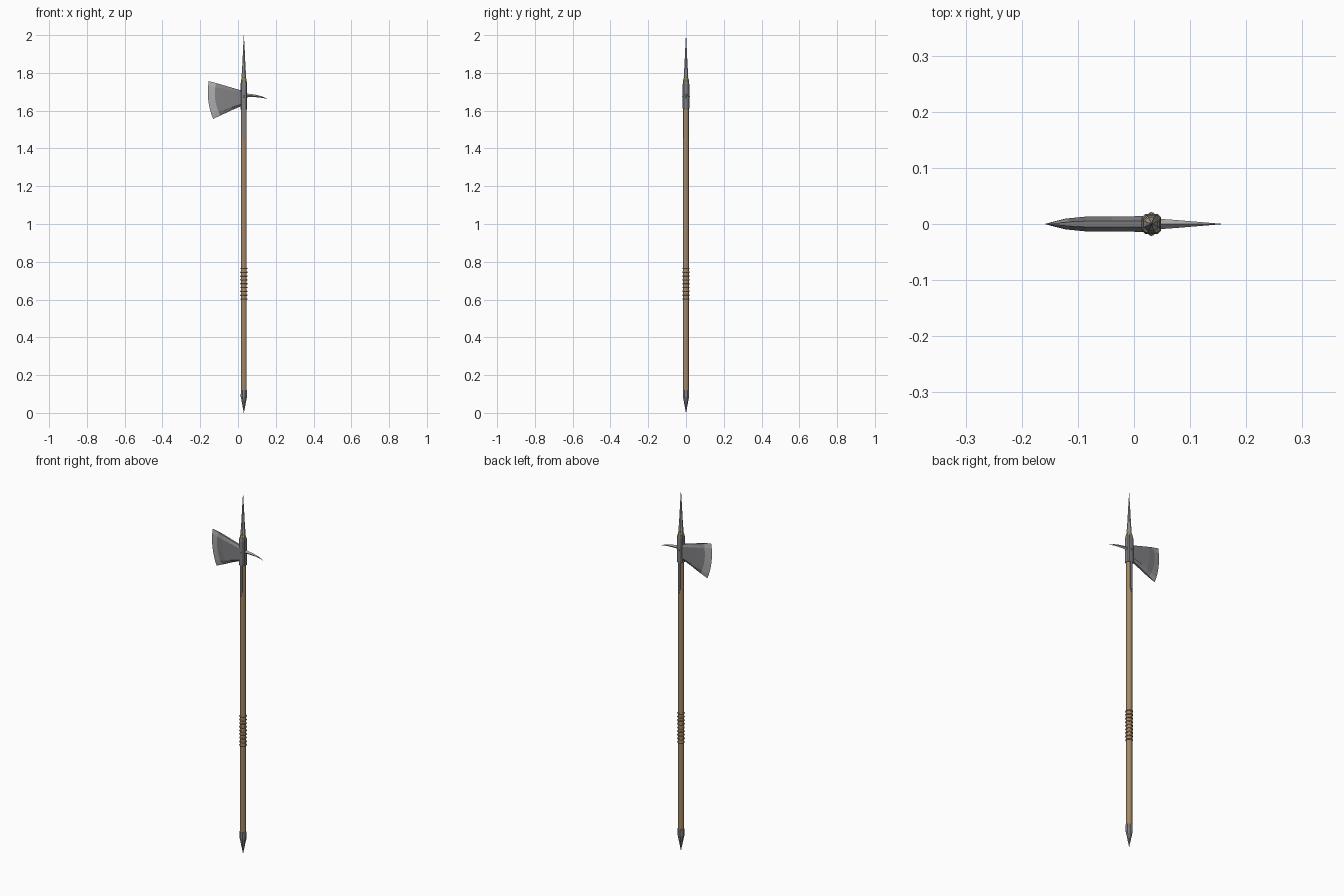
import bpy, bmesh, math
from mathutils import Vector

if "Cube" in bpy.data.objects:
    bpy.data.objects.remove(bpy.data.objects["Cube"])

CX = 0.031  # shaft axis


def material(name, rgb):
    m = bpy.data.materials.new(name)
    m.diffuse_color = (*rgb, 1)
    m.use_nodes = True
    m.node_tree.nodes["Principled BSDF"].inputs["Base Color"].default_value = m.diffuse_color
    return m


WOOD = material("wood", (0.38, 0.25, 0.13))
LEATHER = material("leather", (0.30, 0.18, 0.10))
STEEL = material("steel", (0.22, 0.22, 0.23))
BRIGHT = material("bright_steel", (0.42, 0.42, 0.43))
BRASS = material("brass", (0.50, 0.34, 0.14))


def finish(name, bm, *mats):
    bmesh.ops.remove_doubles(bm, verts=bm.verts, dist=1e-5)
    bmesh.ops.recalc_face_normals(bm, faces=bm.faces)
    me = bpy.data.meshes.new(name)
    bm.to_mesh(me)
    bm.free()
    for m in mats:
        me.materials.append(m)
    ob = bpy.data.objects.new(name, me)
    bpy.context.collection.objects.link(ob)
    return ob


def loft(name, rings, mat):
    bm = bmesh.new()
    rows = [[bm.verts.new(p) for p in r] for r in rings]
    n = len(rows[0])
    for a, b in zip(rows, rows[1:]):
        for i in range(n):
            bm.faces.new((a[i], a[(i + 1) % n], b[(i + 1) % n], b[i]))
    bm.faces.new(rows[0])
    bm.faces.new(rows[-1])
    return finish(name, bm, mat)


def turned(name, profile, sides, mat, turn=0.5):
    """Stack of regular polygons from (radius, z) pairs."""
    def ring(r, z):
        return [(CX + r * math.cos(2 * math.pi * (i + turn) / sides),
                 r * math.sin(2 * math.pi * (i + turn) / sides), z) for i in range(sides)]
    return loft(name, [ring(r, z) for r, z in profile], mat)


# Shaft and its metal ends
turned("shaft", [(0.0155, 0.10), (0.0155, 1.765)], 12, WOOD)
turned("butt_spike", [(0.0005, 0), (0.016, 0.078), (0.018, 0.085), (0.0175, 0.122)], 8, STEEL)
turned("brass_collar", [(0.016, 1.75), (0.016, 1.762), (0.013, 1.773)], 8, BRASS)
turned("top_spike", [(0.010, 1.765), (0.013, 1.782), (0.009, 1.84),
                     (0.005, 1.92), (0.0005, 2.0)], 8, BRIGHT)

# Grip wrapping
for i in range(9):
    bpy.ops.mesh.primitive_torus_add(location=(CX, 0, 0.603 + i * 0.0202), major_radius=0.0155,
                                     minor_radius=0.0042, major_segments=12, minor_segments=6)
    bpy.context.object.name = f"grip_ring_{i + 1}"
    bpy.context.object.data.materials.append(LEATHER)


# Socket: square with cut corners
def octa(h, z, c=0.006):
    k = h - c
    return [(CX + x, y, z) for x, y in ((h, k), (k, h), (-k, h), (-h, k),
                                        (-h, -k), (-k, -h), (k, -h), (h, -k))]


loft("socket", [octa(0.0165, 1.605), octa(0.0175, 1.615), octa(0.0175, 1.74), octa(0.015, 1.757)], STEEL)

# Langets down the shaft and rivets, front and back
for side, s in (("front", -1), ("back", 1)):
    prof = [(-0.006, 1.62), (0.006, 1.62), (0.006, 1.46), (0, 1.435), (-0.006, 1.46)]
    loft(f"langet_{side}", [[(CX + x, s * y, z) for x, z in prof] for y in (0.010, 0.0172)], STEEL)
    bpy.ops.mesh.primitive_uv_sphere_add(segments=8, ring_count=6, radius=0.005,
                                         location=(CX, s * 0.0165, 1.675))
    bpy.context.object.name = f"rivet_{side}"
    bpy.context.object.data.materials.append(STEEL)

# Axe blade: columns of (top x, top z, bottom x, bottom z, bulge, half thickness)
COLS = [(0.025, 1.705, 0.025, 1.627, 0, 0.0140),
        (-0.04, 1.724, -0.035, 1.602, 0, 0.0135),
        (-0.085, 1.737, -0.07, 1.585, 0.008, 0.0130),
        (-0.116, 1.746, -0.094, 1.574, 0.016, 0.0095),
        (-0.155, 1.756, -0.132, 1.556, 0.014, 0.0)]
ROWS = 8
bm = bmesh.new()
grid = {}
for s in (-1, 1):
    for c, (tx, tz, bx, bz, bulge, th) in enumerate(COLS):
        for r in range(ROWS + 1):
            t = r / ROWS
            x = tx + (bx - tx) * t - bulge * 4 * t * (1 - t)
            thick = th * (0.4 if r in (0, ROWS) else 1)
            grid[s, c, r] = bm.verts.new((x, s * thick, tz + (bz - tz) * t))
last = len(COLS) - 1
for c in range(last):
    for s in (-1, 1):
        for r in range(ROWS):
            f = bm.faces.new([grid[s, c, r], grid[s, c + 1, r], grid[s, c + 1, r + 1], grid[s, c, r + 1]])
            f.material_index = int(c == last - 1)
    for r in (0, ROWS):
        bm.faces.new([grid[-1, c, r], grid[-1, c + 1, r], grid[1, c + 1, r], grid[1, c, r]])
for r in range(ROWS):
    bm.faces.new([grid[-1, 0, r], grid[-1, 0, r + 1], grid[1, 0, r + 1], grid[1, 0, r]])
finish("axe_blade", bm, STEEL, BRIGHT)

# Curved back spike with diamond section: (x, z, half height, half width)
stations = [(0.035, 1.681, 0.011, 0.010), (0.07, 1.680, 0.008, 0.0075), (0.10, 1.677, 0.006, 0.005),
            (0.13, 1.671, 0.0035, 0.0025), (0.157, 1.661, 0.0003, 0.0003)]
loft("back_spike", [[(x, w, z), (x, 0, z + h), (x, -w, z), (x, 0, z - h)]
                    for x, z, h, w in stations], BRIGHT)
